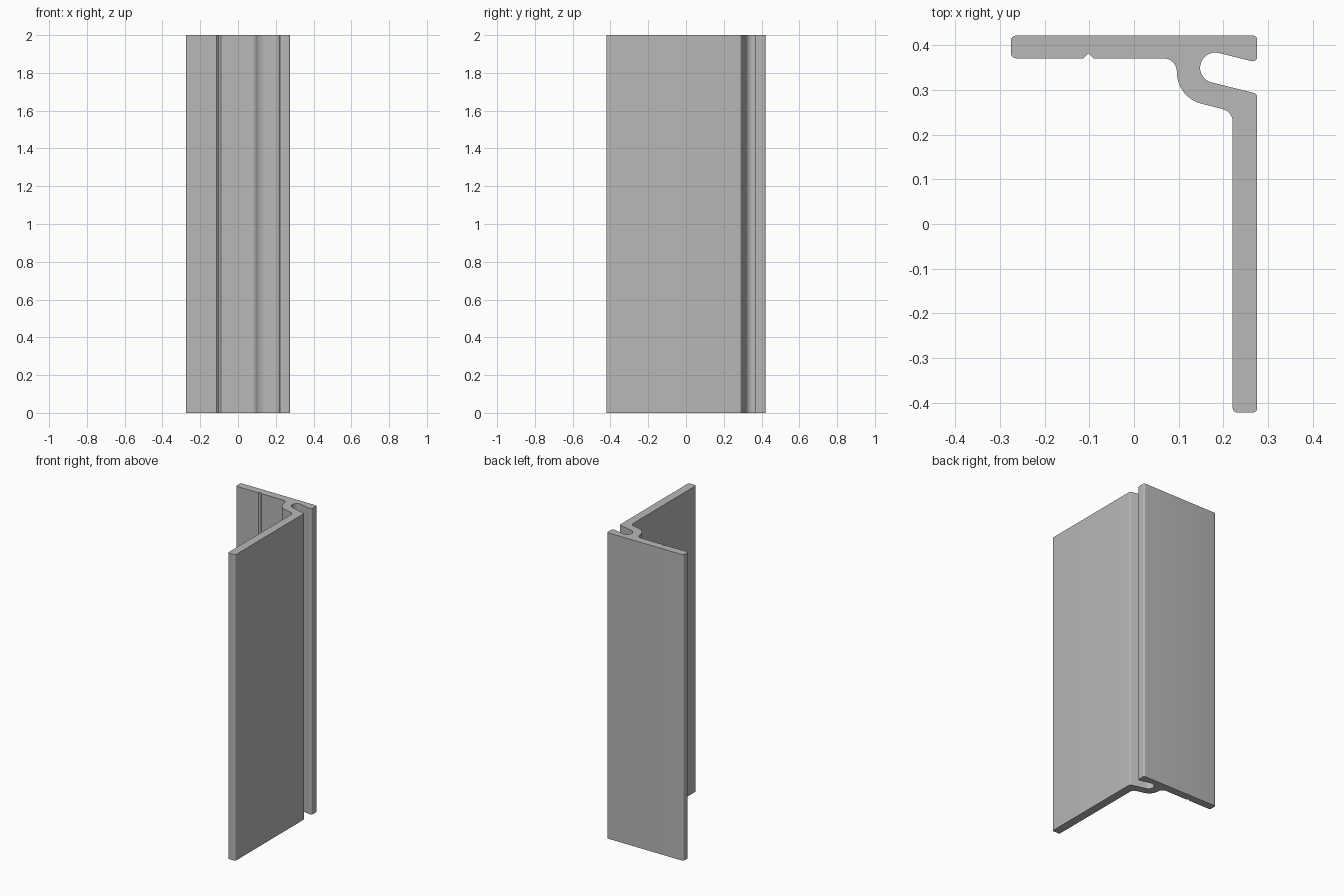
import bpy, bmesh, math
from mathutils import Vector

cube = bpy.data.objects.get("Cube")
if cube:
    bpy.data.objects.remove(cube, do_unlink=True)

HEIGHT = 2.0
SLOPE = -0.25          # slant of the slot and web
LEFT, RIGHT = -0.276, 0.276
BACK, INNER, FRONT = 0.422, 0.371, -0.422

grey = bpy.data.materials.new("aluminium_grey")
grey.use_nodes = True
colour = (0.48, 0.48, 0.48, 1)
grey.diffuse_color = colour
grey.node_tree.nodes["Principled BSDF"].inputs["Base Color"].default_value = colour


def rounded(corners, steps=8):
    """Replace each (x, y, radius) corner by a tangent arc."""
    out = []
    n = len(corners)
    for i, (x, y, r) in enumerate(corners):
        p = Vector((x, y))
        if r == 0:
            out.append(p)
            continue
        a = (Vector(corners[i - 1][:2]) - p).normalized()
        b = (Vector(corners[(i + 1) % n][:2]) - p).normalized()
        half = a.angle(b) / 2
        centre = p + (a + b).normalized() * (r / math.sin(half))
        start = p + a * (r / math.tan(half)) - centre
        end = p + b * (r / math.tan(half)) - centre
        turn = math.atan2(start.x * end.y - start.y * end.x, start.dot(end))
        for k in range(steps + 1):
            t = turn * k / steps
            c, s = math.cos(t), math.sin(t)
            out.append(centre + Vector((start.x * c - start.y * s,
                                        start.x * s + start.y * c)))
    return out


# Slot: half-round bottom between two parallel slanted walls
slot_c, slot_r = Vector((0.182, 0.350)), 0.034
along = Vector((1, SLOPE)).normalized()
normal = Vector((-along.y, along.x))
slot = []
for k in range(17):
    t = math.pi * k / 16
    p = slot_c + slot_r * (-normal * math.cos(t) - along * math.sin(t))
    slot.append((p.x, p.y, 0))


def wall_y(side):
    p = slot_c + normal * slot_r * side
    return p.y + SLOPE * (RIGHT - p.x)


web_x, web_y, leg_x = 0.096, 0.283, 0.221
corners = [
    # long leg
    (leg_x, FRONT, 0.01), (RIGHT, FRONT, 0.01), (RIGHT, wall_y(-1), 0.01),
    *slot,
    # back flange
    (RIGHT, wall_y(1), 0.01), (RIGHT, BACK, 0.01),
    (LEFT, BACK, 0.012), (LEFT, INNER, 0.012),
    # scribe groove
    (-0.113, INNER, 0), (-0.102, 0.382, 0), (-0.091, INNER, 0),
    # curved web
    (web_x, INNER, 0.03), (web_x, web_y, 0.073),
    (leg_x, web_y + SLOPE * (leg_x - web_x), 0.029),
]

# Extrude the section to full height
bm = bmesh.new()
face = bm.faces.new([bm.verts.new((p.x, p.y, 0)) for p in rounded(corners)])
ext = bmesh.ops.extrude_face_region(bm, geom=[face], use_keep_orig=True)
top = [v for v in ext["geom"] if isinstance(v, bmesh.types.BMVert)]
bmesh.ops.translate(bm, verts=top, vec=(0, 0, HEIGHT))
bmesh.ops.recalc_face_normals(bm, faces=bm.faces)
mesh = bpy.data.meshes.new("corner_trim_profile")
bm.to_mesh(mesh)
bm.free()
mesh.materials.append(grey)
trim = bpy.data.objects.new("corner_trim_profile", mesh)
bpy.context.collection.objects.link(trim)

bpy.ops.object.select_all(action='DESELECT')
trim.select_set(True)
bpy.context.view_layer.objects.active = trim
bpy.ops.object.shade_smooth_by_angle(angle=math.radians(30))
